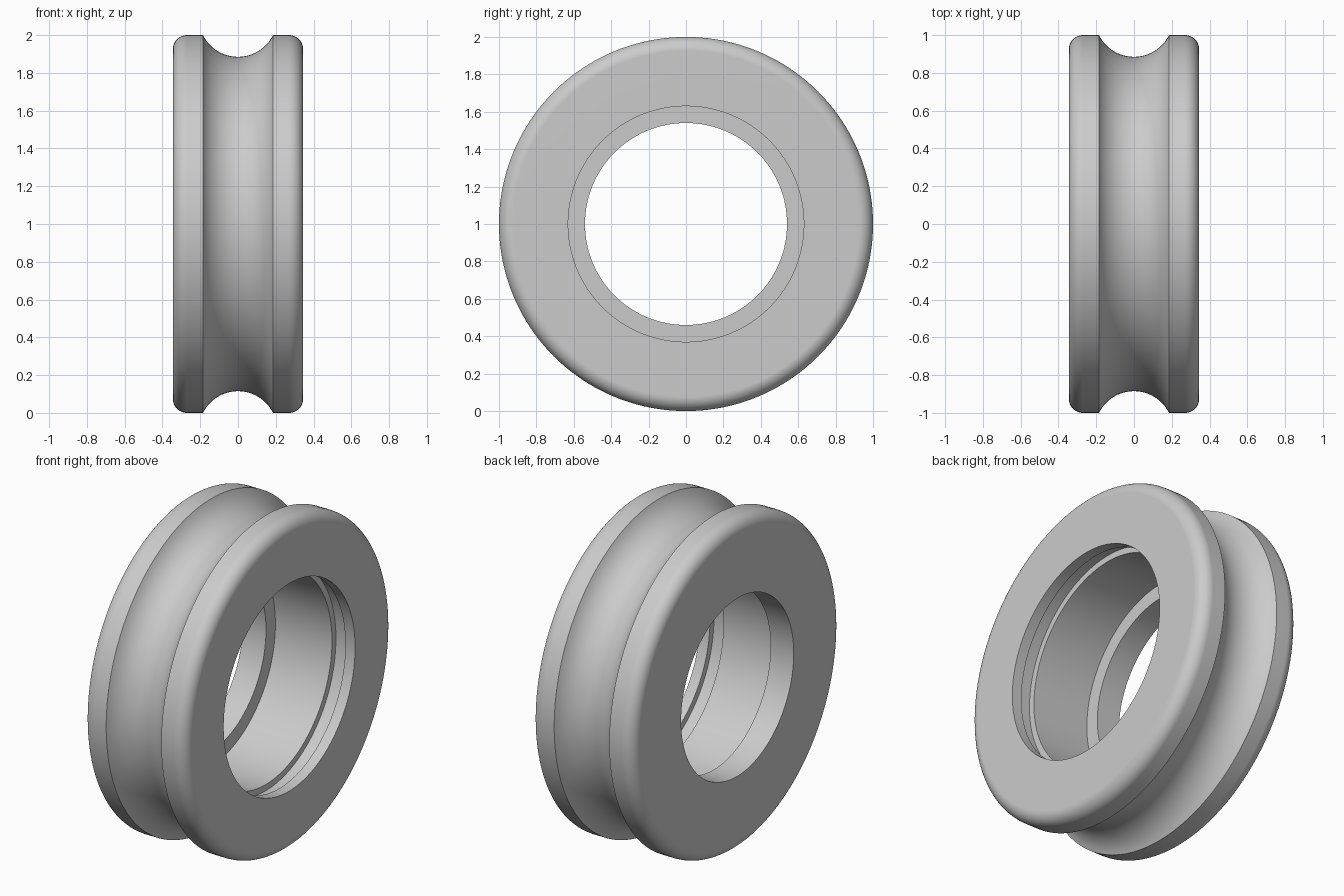
import bpy, bmesh, math
from mathutils import Vector

default = bpy.data.objects.get("Cube")
if default:
    bpy.data.objects.remove(default, do_unlink=True)

SEGMENTS = 160
HALF_WIDTH, OUTER, FILLET = 0.345, 1.0, 0.075
BORE, LIP_BORE, CLIP_GROOVE = 0.63, 0.54, 0.668
GROOVE_HALF, GROOVE_DEPTH = 0.185, 0.115


def arc(cx, cr, radius, start, end, steps):
    """Points (x, radius) along an arc, angles in radians."""
    angles = [start + (end - start) * i / steps for i in range(steps + 1)]
    return [(cx + radius * math.cos(a), cr + radius * math.sin(a)) for a in angles]


# Outer profile: rounded rim, concave rope groove, rounded rim
groove_r = (GROOVE_HALF**2 + GROOVE_DEPTH**2) / (2 * GROOVE_DEPTH)
groove_c = OUTER - GROOVE_DEPTH + groove_r
tilt = math.asin(GROOVE_HALF / groove_r)
down = -math.pi / 2
cx, cr = HALF_WIDTH - FILLET, OUTER - FILLET
profile = arc(-cx, cr, FILLET, math.pi, math.pi / 2, 10)
profile += arc(0, groove_c, groove_r, down - tilt, down + tilt, 28)
profile += arc(cx, cr, FILLET, math.pi / 2, 0, 10)

# Inner profile: open mouth, retaining ring groove, bearing seat, lip
profile += [(HALF_WIDTH, BORE), (0.28, BORE), (0.28, CLIP_GROOVE),
            (0.19, CLIP_GROOVE), (0.19, BORE), (-0.19, BORE),
            (-0.19, LIP_BORE), (-HALF_WIDTH, LIP_BORE)]

# Revolve the closed profile about the x axis
bm = bmesh.new()
verts = [bm.verts.new((x, 0, r)) for x, r in profile]
edges = [bm.edges.new((v, verts[i - 1])) for i, v in enumerate(verts)]
bmesh.ops.spin(bm, geom=verts + edges, cent=Vector(), axis=Vector((1, 0, 0)),
               angle=math.tau, steps=SEGMENTS, use_duplicate=False)
bmesh.ops.remove_doubles(bm, verts=bm.verts[:], dist=0.0001)
bmesh.ops.recalc_face_normals(bm, faces=bm.faces[:])
mesh = bpy.data.meshes.new("grooved_wheel")
bm.to_mesh(mesh)
bm.free()

wheel = bpy.data.objects.new("grooved_wheel", mesh)
wheel.location.z = OUTER
bpy.context.collection.objects.link(wheel)

# Plain grey material
grey = bpy.data.materials.new("light_grey")
grey.use_nodes = True
colour = (0.6, 0.6, 0.6, 1)
grey.diffuse_color = colour
grey.node_tree.nodes["Principled BSDF"].inputs["Base Color"].default_value = colour
mesh.materials.append(grey)

# Smooth shading with sharp edges and flat side faces
bpy.ops.object.select_all(action="DESELECT")
wheel.select_set(True)
bpy.context.view_layer.objects.active = wheel
bpy.ops.object.shade_smooth_by_angle(angle=math.radians(30))
weighted = wheel.modifiers.new("flat_sides", "WEIGHTED_NORMAL")
weighted.keep_sharp = True
